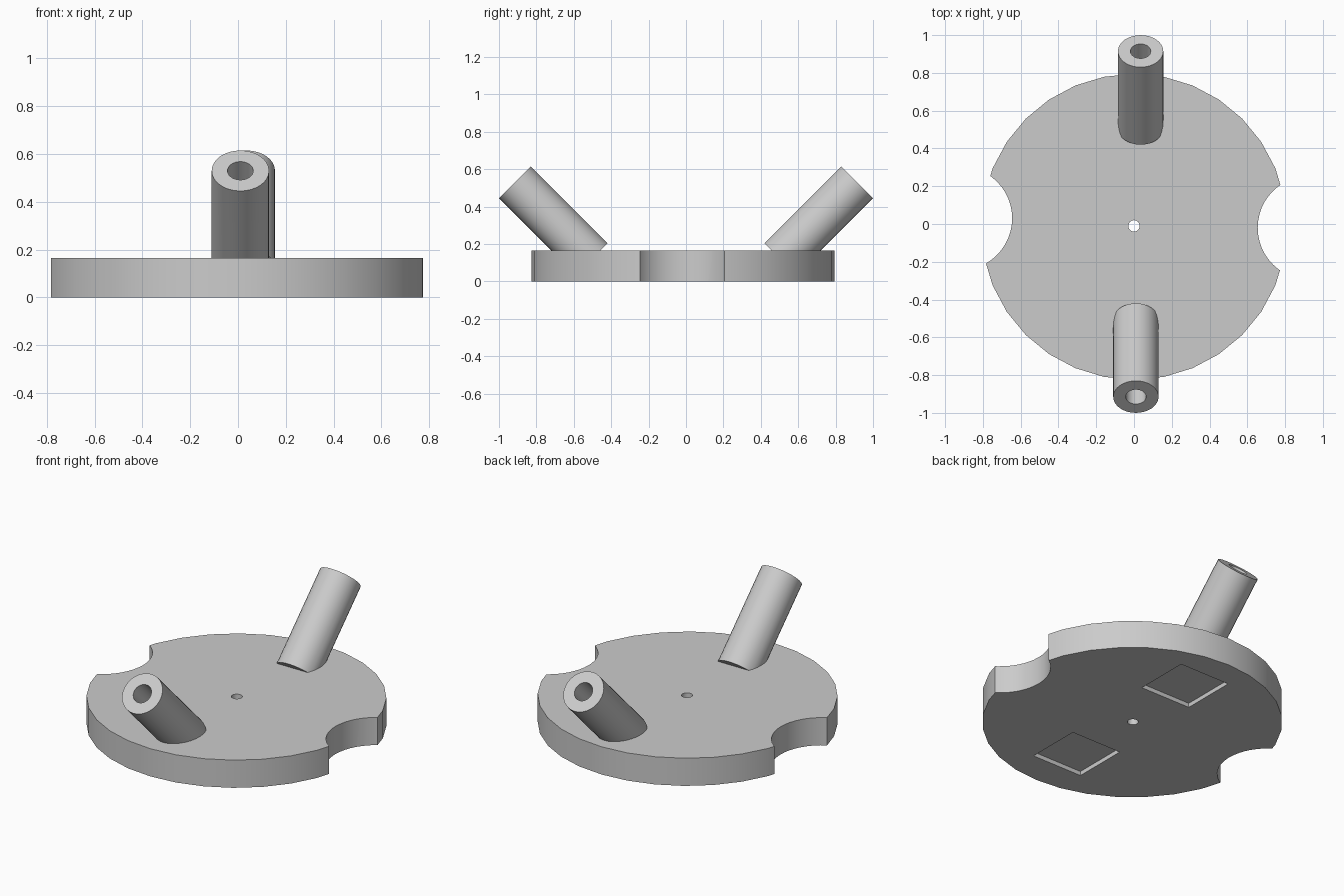
import bpy
from math import radians, sqrt
from mathutils import Vector

cube = bpy.data.objects.get("Cube")
if cube:
    bpy.data.objects.remove(cube, do_unlink=True)

grey = bpy.data.materials.new("light_grey")
grey.use_nodes = True
grey.diffuse_color = (0.6, 0.6, 0.6, 1)
grey.node_tree.nodes["Principled BSDF"].inputs["Base Color"].default_value = (0.6, 0.6, 0.6, 1)


def cylinder(name, radius, depth, location, tilt=0.0, sides=32):
    bpy.ops.mesh.primitive_cylinder_add(vertices=sides, radius=radius, depth=depth,
                                        location=location, rotation=(tilt, 0, 0))
    obj = bpy.context.object
    obj.name = name
    obj.data.materials.append(grey)
    return obj


def box(name, size, location):
    bpy.ops.mesh.primitive_cube_add(size=1, location=location)
    obj = bpy.context.object
    obj.name = name
    obj.scale = size
    bpy.ops.object.transform_apply(location=False, rotation=False, scale=True)
    obj.data.materials.append(grey)
    return obj


def combine(target, tool, operation="DIFFERENCE"):
    tool.hide_render = True
    bpy.context.view_layer.update()
    mod = target.modifiers.new("combine", "BOOLEAN")
    mod.operation = operation
    mod.solver = "EXACT"
    mod.object = tool
    bpy.ops.object.select_all(action="DESELECT")
    bpy.context.view_layer.objects.active = target
    target.select_set(True)
    bpy.ops.object.modifier_apply(modifier=mod.name)
    bpy.data.objects.remove(tool, do_unlink=True)


# Round base plate with a small centre hole
plate_height = 0.165
base = cylinder("base_plate", 0.81, plate_height, (0, -0.015, plate_height / 2))
combine(base, cylinder("centre_hole_cutter", 0.03, 1, (0, -0.01, 0)))

# Curved side notches
for x, y in ((0.93, -0.02), (-0.92, 0.03)):
    combine(base, cylinder("notch_cutter", 0.275, 1, (x, y, 0), sides=48))

# Slanted tubes and the shallow square pockets under them
tube_length, bore_depth = 0.58, 0.5
for name, side, x in (("front_tube", -1, 0.01), ("back_tube", 1, 0.035)):
    combine(base, box("pocket_cutter", (0.33, 0.33, 0.05), (x, side * 0.47, 0)))
    axis = Vector((0, side, 1)) / sqrt(2)
    tip = Vector((x, side * 0.915, 0.53))
    tilt = radians(-45 * side)
    tube = cylinder(name, 0.12, tube_length, tip - axis * tube_length / 2, tilt)
    bore = cylinder("bore_cutter", 0.054, bore_depth * 2, tip, tilt)
    combine(tube, bore)
    combine(base, tube, "UNION")

# Smooth round walls with crisp rims
base.name = "base_plate_with_tubes"
bpy.ops.object.select_all(action="DESELECT")
base.select_set(True)
bpy.context.view_layer.objects.active = base
bpy.ops.object.shade_smooth_by_angle(angle=radians(30))
